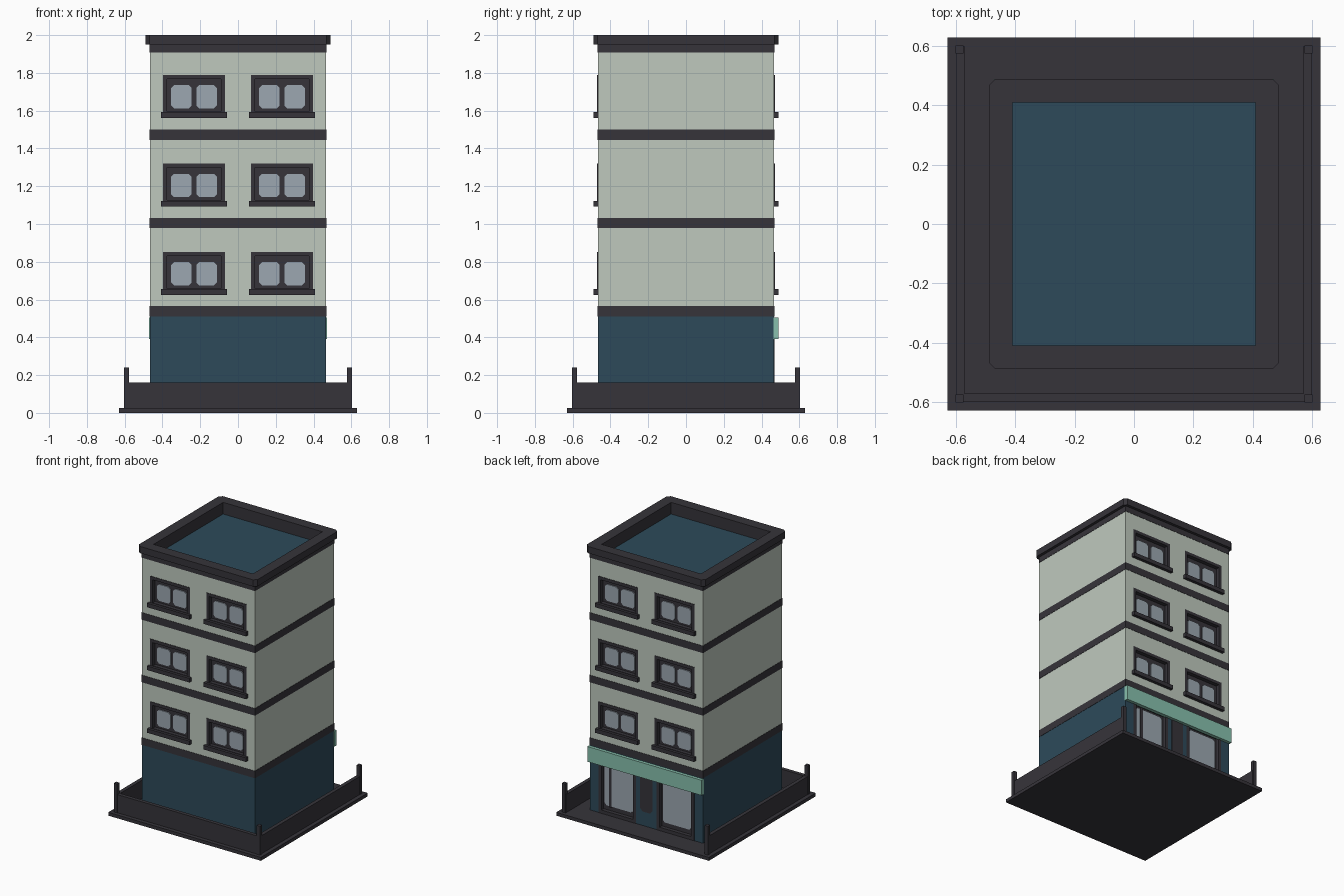
import bpy, bmesh

if "Cube" in bpy.data.objects:
    bpy.data.objects.remove(bpy.data.objects["Cube"])


def material(name, rgb):
    m = bpy.data.materials.new(name)
    lin = [((c / 255 + 0.055) / 1.055) ** 2.4 for c in rgb]
    m.diffuse_color = (*lin, 1)
    m.use_nodes = True
    m.node_tree.nodes["Principled BSDF"].inputs["Base Color"].default_value = m.diffuse_color
    return m


DARK = material("charcoal trim", (54, 52, 58))
WALL = material("pale sage wall", (191, 201, 190))
TEAL = material("deep teal", (45, 74, 90))
GLASS = material("grey blue glass", (156, 167, 177))
SIGN = material("mint sign", (136, 192, 173))


def finish(name, bm, mat):
    bmesh.ops.recalc_face_normals(bm, faces=bm.faces)
    me = bpy.data.meshes.new(name)
    bm.to_mesh(me)
    bm.free()
    me.materials.append(mat)
    ob = bpy.data.objects.new(name, me)
    bpy.context.collection.objects.link(ob)
    return ob


def add_box(bm, x, y, z):
    # x, y, z are (min, max) pairs in any order
    vs = bmesh.ops.create_cube(bm, size=1)["verts"]
    for v in vs:
        v.co = [sum(r) / 2 + c * abs(r[1] - r[0]) for r, c in zip((x, y, z), v.co)]


def boxes(name, mat, *parts):
    bm = bmesh.new()
    for p in parts:
        add_box(bm, *p)
    return finish(name, bm, mat)


def chamfered(name, mat, u, v, w, cut, axis):
    # rectangle with clipped corners, extruded over w along axis "y" or "z"
    (a, b), (c, d) = u, v
    pts = [(a + cut, c), (b - cut, c), (b, c + cut), (b, d - cut),
           (b - cut, d), (a + cut, d), (a, d - cut), (a, c + cut)]
    bm = bmesh.new()
    place = (lambda p, t: (p[0], t, p[1])) if axis == "y" else (lambda p, t: (*p, t))
    lo, hi = ([bm.verts.new(place(p, t)) for p in pts] for t in w)
    bm.faces.new(lo)
    bm.faces.new(hi)
    for i in range(8):
        j = (i + 1) % 8
        bm.faces.new((lo[i], lo[j], hi[j], hi[i]))
    return finish(name, bm, mat)


def cut(ob, cutter):
    mod = ob.modifiers.new("cut", "BOOLEAN")
    mod.operation = "DIFFERENCE"
    mod.solver = "EXACT"
    mod.object = cutter
    bpy.context.view_layer.objects.active = ob
    bpy.ops.object.modifier_apply(modifier=mod.name)
    bpy.data.objects.remove(cutter)


def ring(name, mat, x, z, y, t):
    # four-sided frame of width t
    boxes(name, mat,
          ((x[0], x[0] + t), y, z), ((x[1] - t, x[1]), y, z),
          ((x[0] + t, x[1] - t), y, (z[1] - t, z[1])),
          ((x[0] + t, x[1] - t), y, (z[0], z[0] + t)))


B = 0.467            # half width of the tower
FULL = (-B, B)
FLOORS = (0.625, 1.093, 1.562)
SPOTS = [(cx, z) for z in FLOORS for cx in (-0.233, 0.233)]

# base slab, fence open on the shop side, corner posts
boxes("base_slab", DARK, ((-0.63, 0.63), (-0.63, 0.63), (0, 0.025)))
boxes("low_fence", DARK,
      ((-0.6, -0.572), (-0.6, 0.6), (0.02, 0.16)),
      ((0.572, 0.6), (-0.6, 0.6), (0.02, 0.16)),
      ((-0.572, 0.572), (-0.6, -0.572), (0.02, 0.16)))
boxes("corner_posts", DARK, *[
    ((sx * 0.576, sx * 0.603), (sy * 0.576, sy * 0.603), (0.02, 0.24))
    for sx in (-1, 1) for sy in (-1, 1)])

# tower blocks with window and shop recesses
upper = boxes("upper_walls", WALL, (FULL, FULL, (0.54, 1.91)))
cut(upper, boxes("cutter", DARK, *[
    ((cx - 0.164, cx + 0.164), (s * (B - 0.035), s * (B + 0.1)), (z + 0.01, z + 0.227))
    for cx, z in SPOTS for s in (-1, 1)]))
ground = boxes("ground_floor", TEAL, (FULL, FULL, (0.02, 0.54)))
cut(ground, boxes("cutter", DARK, *[
    ((cx - 0.155, cx + 0.155), (B - 0.035, B + 0.1), (0.026, 0.43))
    for cx in (-0.24, 0.24)]))

# floor bands
E = B + 0.002
for i, z in enumerate((0.511, 0.978, 1.445)):
    boxes(f"floor_band_{i}", DARK, ((-E, E), (-E, E), (z, z + 0.054)))

# parapet and sunken roof
R = 0.41
opening = ((-R, R), (-R, R), (1.8, 2.2))
lower = boxes("parapet_band", DARK, ((-E, E), (-E, E), (1.908, 1.95)))
cut(lower, boxes("cutter", DARK, opening))
cap = chamfered("parapet_cap", DARK, (-0.49, 0.49), (-0.49, 0.49), (1.95, 2.0), 0.022, "z")
cut(cap, boxes("cutter", DARK, opening))
boxes("roof_deck", TEAL, ((-R, R), (-R, R), (1.907, 1.913)))

# upper windows, front and back
for s in (-1, 1):
    for i, (cx, z) in enumerate(SPOTS):
        tag = f"{'front' if s < 0 else 'back'}_{i}"
        ring("window_frame_" + tag, DARK, (cx - 0.165, cx + 0.165), (z + 0.01, z + 0.228),
             (s * (B - 0.035), s * (B + 0.003)), 0.023)
        boxes("window_sash_" + tag, DARK,
              ((cx - 0.15, cx + 0.15), (s * (B - 0.036), s * (B - 0.026)), (z + 0.02, z + 0.22)))
        boxes("window_sill_" + tag, DARK,
              ((cx - 0.175, cx + 0.175), (s * (B - 0.01), s * 0.49), (z, z + 0.03)))
        for side in (-1, 1):
            px = sorted((cx + side * 0.012, cx + side * 0.122))
            chamfered("window_pane_" + tag, GLASS, px, (z + 0.05, z + 0.173),
                      (s * (B - 0.027), s * (B - 0.019)), 0.016, "y")

# shop front on the back
for i, cx in enumerate((-0.24, 0.24)):
    ring(f"shop_frame_{i}", DARK, (cx - 0.156, cx + 0.156), (0.025, 0.43),
         (B - 0.035, B + 0.002), 0.025)
    boxes(f"shop_sash_{i}", DARK, ((cx - 0.14, cx + 0.14), (B - 0.036, B - 0.026), (0.04, 0.42)))
    chamfered(f"shop_pane_{i}", GLASS, (cx - 0.118, cx + 0.118), (0.085, 0.39),
              (B - 0.027, B - 0.019), 0.016, "y")
boxes("shop_door_bar", DARK, ((0.3, 0.32), (B - 0.03, B - 0.014), (0.08, 0.4)))
chamfered("shop_centre_panel", DARK, (-0.05, 0.05), (0.13, 0.42), (B - 0.002, B + 0.002), 0.02, "y")
boxes("shop_sign", SIGN, ((-0.472, 0.472), (B - 0.005, 0.49), (0.392, 0.505)))
